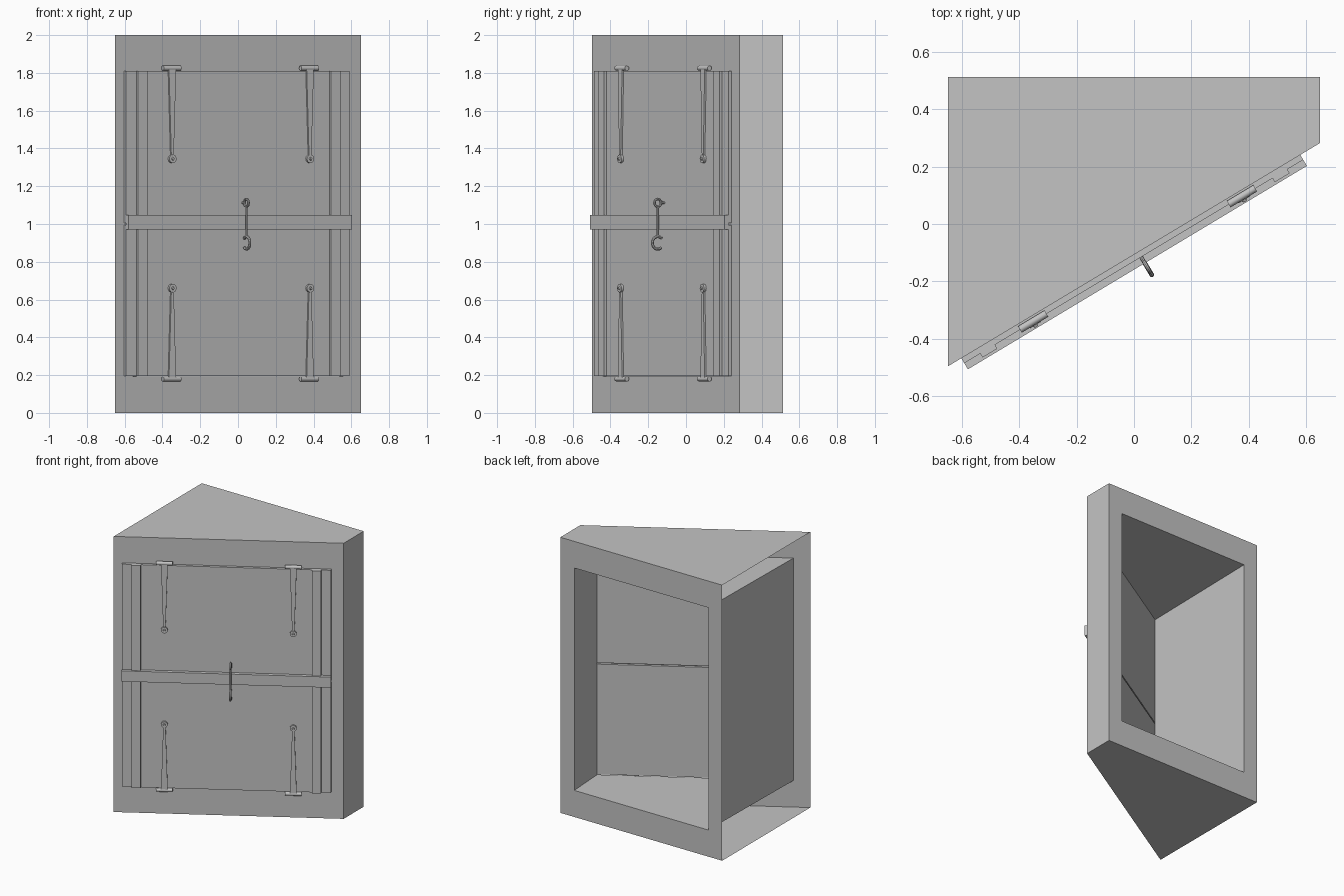
import bpy, bmesh, math
from mathutils import Matrix, Vector

cube = bpy.data.objects.get("Cube")
if cube:
    bpy.data.objects.remove(cube, do_unlink=True)

grey = bpy.data.materials.new("plain_grey")
grey.use_nodes = True
GREY = (0.55, 0.55, 0.55, 1)
grey.diffuse_color = GREY
grey.node_tree.nodes["Principled BSDF"].inputs["Base Color"].default_value = GREY

# Slanted front: local x runs along it, local -y points outward, z is up
SLOPE = 0.6
MID_Y = -0.107
FRONT = Matrix.Translation((0, MID_Y, 0)) @ Matrix.Rotation(math.atan(SLOPE), 4, "Z")


def add_object(name, mesh, matrix=FRONT, smooth=False):
    obj = bpy.data.objects.new(name, mesh)
    bpy.context.collection.objects.link(obj)
    obj.matrix_world = matrix
    mesh.materials.clear()
    mesh.materials.append(grey)
    if smooth:
        bpy.ops.object.select_all(action="DESELECT")
        obj.select_set(True)
        bpy.context.view_layer.objects.active = obj
        bpy.ops.object.shade_smooth_by_angle(angle=math.radians(40))
    return obj


def from_bmesh(name, bm, matrix=FRONT, smooth=False):
    mesh = bpy.data.meshes.new(name)
    bm.to_mesh(mesh)
    bm.free()
    return add_object(name, mesh, matrix, smooth)


def box(name, u, w, z):
    """Box on the slanted front, given ranges along, outward and up."""
    bm = bmesh.new()
    size = (u[1] - u[0], w[1] - w[0], z[1] - z[0])
    mid = (sum(u) / 2, -sum(w) / 2, sum(z) / 2)
    bmesh.ops.create_cube(bm, size=1, matrix=Matrix.Translation(mid) @ Matrix.Diagonal((*size, 1)))
    return from_bmesh(name, bm)


def cylinder(name, u, w, z, radius, depth, axis, top=None):
    bm = bmesh.new()
    turn = Matrix.Rotation(math.pi / 2, 4, axis)
    bmesh.ops.create_cone(bm, cap_ends=True, segments=20, radius1=radius,
                          radius2=radius if top is None else top, depth=depth,
                          matrix=Matrix.Translation((u, -w, z)) @ turn)
    return from_bmesh(name, bm, smooth=True)


def tube(name, u, path, radius, cyclic=False):
    """Round bar along (outward, up) points at one place along the front."""
    curve = bpy.data.curves.new(name + "_path", "CURVE")
    curve.dimensions = "3D"
    curve.bevel_depth = radius
    curve.bevel_resolution = 2
    curve.use_fill_caps = True
    spline = curve.splines.new("POLY")
    spline.points.add(len(path) - 1)
    for point, (w, z) in zip(spline.points, path):
        point.co = (u, -w, z, 1)
    spline.use_cyclic_u = cyclic
    temp = bpy.data.objects.new(name + "_path", curve)
    bpy.context.collection.objects.link(temp)
    graph = bpy.context.evaluated_depsgraph_get()
    mesh = bpy.data.meshes.new_from_object(temp.evaluated_get(graph))
    bpy.data.objects.remove(temp, do_unlink=True)
    return add_object(name, mesh, smooth=True)


def arc(w, z, radius, start, end, steps):
    angles = [math.radians(start + (end - start) * i / steps) for i in range(steps + 1)]
    return [(w + radius * math.cos(a), z + radius * math.sin(a)) for a in angles]


# Cabinet shell: wedge plan, open back, lined cavity, no outer skin on the -x side
def corner_loop(bm, half, low, high, y_of):
    return [bm.verts.new((x, y_of(x), z)) for x, z in
            ((-half, low), (half, low), (half, high), (-half, high))]


slant = lambda x: MID_Y + SLOPE * x
back = lambda x: 0.513
bm = bmesh.new()
front_outer = corner_loop(bm, 0.65, 0, 2, slant)
front_inner = corner_loop(bm, 0.555, 0.193, 1.807, slant)
back_outer = corner_loop(bm, 0.65, 0, 2, back)
back_inner = corner_loop(bm, 0.538, 0.193, 1.807, back)
for i in range(4):
    j = (i + 1) % 4
    bm.faces.new((front_outer[i], front_outer[j], front_inner[j], front_inner[i]))
    bm.faces.new((back_inner[i], back_inner[j], back_outer[j], back_outer[i]))
    bm.faces.new((front_inner[i], front_inner[j], back_inner[j], back_inner[i]))
    if i != 3:
        bm.faces.new((front_outer[i], back_outer[i], back_outer[j], front_outer[j]))
from_bmesh("cabinet_shell", bm, Matrix.Identity(4))

# Two doors with raised upright battens, and a bar across the seam
U0, U1 = -0.703, 0.677
UC = (U0 + U1) / 2
for door, z in (("upper", (1.005, 1.81)), ("lower", (0.195, 0.995))):
    box(door + "_door", (U0, U1), (0, 0.02), z)
    for side, s in (("right", -1), ("left", 1)):
        u = sorted((UC + s * 0.565, UC + s * 0.625))
        box(f"{door}_{side}_batten", u, (0.02, 0.036), z)
box("cross_bar", (U0, U1), (0.02, 0.045), (0.97, 1.047))

# Strap hinges: knuckle, tapered strap and round end
def hinge(name, u, flip):
    up = lambda z: 2.005 - z if flip else z
    cylinder(name + "_knuckle", u, 0.019, up(1.825), 0.013, 0.108, "Y")
    bm = bmesh.new()
    outline = ((-0.022, 1.825), (0.022, 1.825), (0.007, 1.345), (-0.007, 1.345))
    face = bm.faces.new([bm.verts.new((u + x, -0.018, up(z))) for x, z in outline])
    ext = bmesh.ops.extrude_face_region(bm, geom=[face])
    moved = [v for v in ext["geom"] if isinstance(v, bmesh.types.BMVert)]
    bmesh.ops.translate(bm, vec=Vector((0, -0.012, 0)), verts=moved)
    bmesh.ops.recalc_face_normals(bm, faces=bm.faces[:])
    from_bmesh(name + "_strap", bm)
    cylinder(name + "_strap_end", u, 0.026, up(1.345), 0.022, 0.016, "X")
    cylinder(name + "_rivet", u, 0.037, up(1.345), 0.009, 0.008, "X", 0.006)


for side, u in (("right", -0.422), ("left", 0.428)):
    hinge(f"upper_{side}_hinge", u, False)
    hinge(f"lower_{side}_hinge", u, True)

# Latch: staple eye, hanging rod and open hook
LATCH_U, LATCH_W = 0.017, 0.06
tube("latch_eye", LATCH_U, arc(LATCH_W, 1.112, 0.02, 0, 345, 23), 0.007, True)
tube("latch_shank", LATCH_U, [(0.015, 1.112), (LATCH_W - 0.018, 1.112)], 0.007)
tube("latch_rod", LATCH_U, [(LATCH_W, 1.1), (LATCH_W, 0.935)], 0.006)
tube("latch_hook", LATCH_U, arc(LATCH_W, 0.9, 0.033, 135, -130, 24), 0.008)
